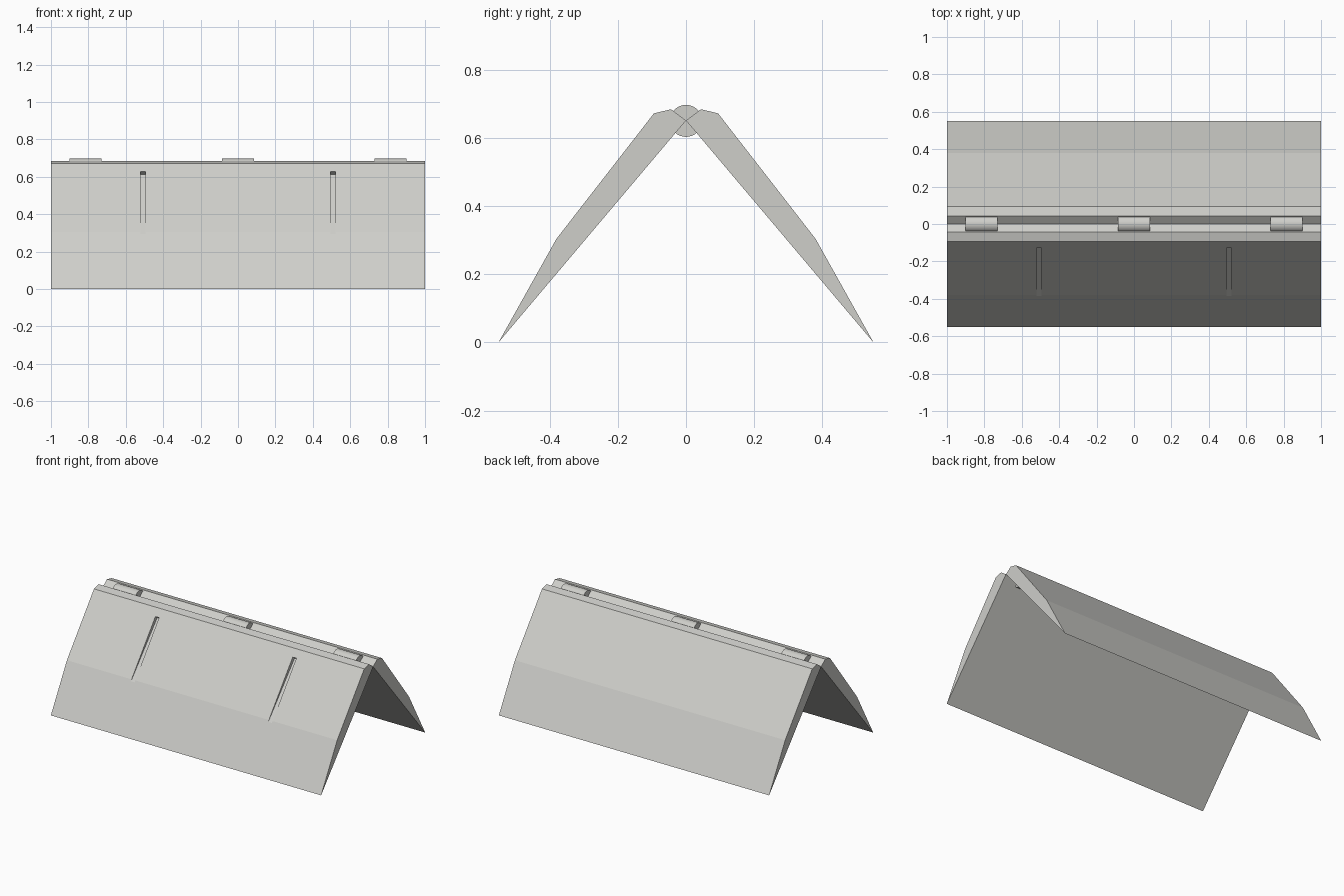
import bpy
import bmesh
from math import radians, pi
from mathutils import Matrix, Vector

default = bpy.data.objects.get("Cube")
if default:
    bpy.data.objects.remove(default, do_unlink=True)

# One warm light grey for the whole hinge
grey = bpy.data.materials.new("light_grey")
grey.use_nodes = True
colour = (0.62, 0.62, 0.59, 1)
grey.diffuse_color = colour
grey.node_tree.nodes["Principled BSDF"].inputs["Base Color"].default_value = colour


def finish(name, bm):
    bmesh.ops.recalc_face_normals(bm, faces=bm.faces)
    mesh = bpy.data.meshes.new(name)
    bm.to_mesh(mesh)
    bm.free()
    mesh.materials.append(grey)
    obj = bpy.data.objects.new(name, mesh)
    bpy.context.collection.objects.link(obj)
    return obj


def prism(name, profile, x0, x1):
    """Extrude a (y, z) profile along x."""
    bm = bmesh.new()
    face = bm.faces.new([bm.verts.new((x0, y, z)) for y, z in profile])
    new = bmesh.ops.extrude_face_region(bm, geom=[face])["geom"]
    verts = [v for v in new if isinstance(v, bmesh.types.BMVert)]
    bmesh.ops.translate(bm, verts=verts, vec=(x1 - x0, 0, 0))
    return finish(name, bm)


# Two tapered leaves meeting at the pivot axis
leaf = [(0.55, 0), (0.38, 0.304), (0.094, 0.672), (0.044, 0.684), (0, 0.651)]
back_leaf = prism("back_leaf", leaf, -1, 1)
front_leaf = prism("front_leaf", [(-y, z) for y, z in leaf], -1, 1)

# Two grooves in the front leaf, deep at the top and running out at the bend
groove = [(-0.128, 0.628), (-0.108, 0.613), (-0.386, 0.293),
          (-0.45, 0.33), (-0.17, 0.66)]
for side in (-1, 1):
    centre = side * 0.508
    cutter = prism("groove_cutter", groove, centre - 0.0135, centre + 0.0135)
    cutter.hide_render = True
    cut = front_leaf.modifiers.new("groove", 'BOOLEAN')
    cut.operation = 'DIFFERENCE'
    cut.solver = 'EXACT'
    cut.object = cutter
    bpy.context.view_layer.objects.active = front_leaf
    bpy.ops.object.modifier_apply(modifier=cut.name)
    bpy.data.objects.remove(cutter, do_unlink=True)

# Three round knuckles along the pivot
for name, x in (("right", -0.815), ("middle", 0), ("left", 0.815)):
    bm = bmesh.new()
    bmesh.ops.create_cone(bm, cap_ends=True, segments=32, radius1=0.047,
                          radius2=0.047, depth=0.17,
                          matrix=Matrix.Translation(Vector((x, 0, 0.65)))
                          @ Matrix.Rotation(pi / 2, 4, 'Y'))
    knuckle = finish(name + "_knuckle", bm)
    bpy.ops.object.select_all(action='DESELECT')
    knuckle.select_set(True)
    bpy.context.view_layer.objects.active = knuckle
    bpy.ops.object.shade_smooth_by_angle(angle=radians(30))
